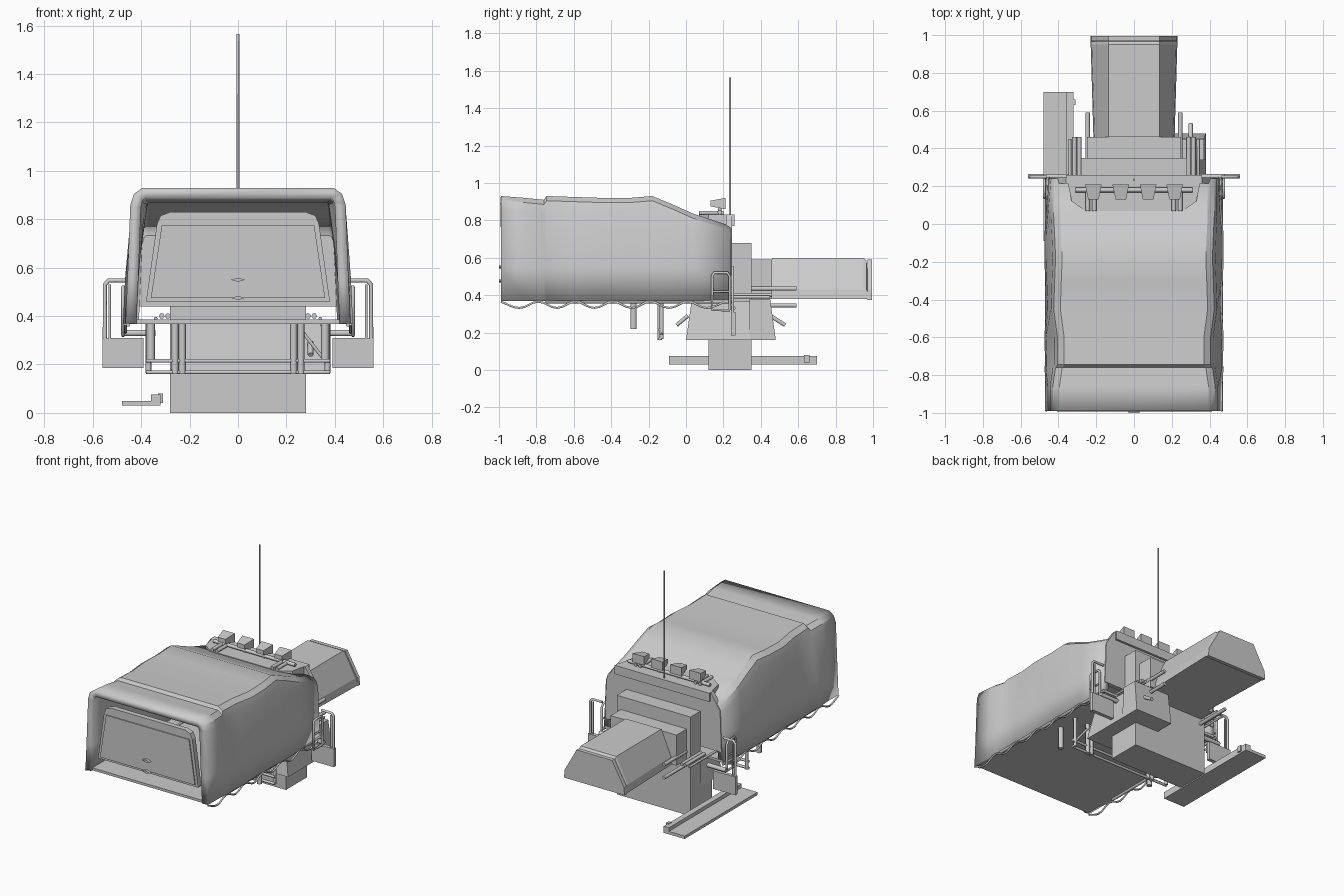
import bpy, bmesh, math
from mathutils import Vector

cube = bpy.data.objects.get("Cube")
if cube:
    bpy.data.objects.remove(cube, do_unlink=True)

grey = bpy.data.materials.new("plain grey")
grey.use_nodes = True
GREY = (0.6, 0.6, 0.6, 1)
grey.diffuse_color = GREY
grey.node_tree.nodes["Principled BSDF"].inputs["Base Color"].default_value = GREY


def finish(name, bm):
    bmesh.ops.recalc_face_normals(bm, faces=bm.faces)
    mesh = bpy.data.meshes.new(name)
    bm.to_mesh(mesh)
    bm.free()
    mesh.materials.append(grey)
    ob = bpy.data.objects.new(name, mesh)
    bpy.context.collection.objects.link(ob)
    return ob


def loft(name, rings, caps=True):
    bm = bmesh.new()
    rows = [[bm.verts.new(p) for p in ring] for ring in rings]
    n = len(rows[0])
    for a, b in zip(rows, rows[1:]):
        for i in range(n if caps else n - 1):
            j = (i + 1) % n
            bm.faces.new((a[i], a[j], b[j], b[i]))
    if caps:
        bm.faces.new(rows[0])
        bm.faces.new(rows[-1])
    return finish(name, bm)


def rect(x0, x1, y0, y1, z):
    return [(x0, y0, z), (x1, y0, z), (x1, y1, z), (x0, y1, z)]


def box(name, x0, x1, y0, y1, z0, z1):
    return loft(name, [rect(x0, x1, y0, y1, z0), rect(x0, x1, y0, y1, z1)])


def slab(name, outline, y0, y1):
    return loft(name, [[(x, y, z) for x, z in outline] for y in (y0, y1)])


def tube(name, points, r=0.008, smooth=False):
    cu = bpy.data.curves.new(name, "CURVE")
    cu.dimensions = "3D"
    cu.bevel_depth = r
    cu.bevel_resolution = 1
    cu.use_fill_caps = True
    cu.resolution_u = 4
    if smooth:
        sp = cu.splines.new("BEZIER")
        sp.bezier_points.add(len(points) - 1)
        for bp, p in zip(sp.bezier_points, points):
            bp.co = p
            bp.handle_left_type = bp.handle_right_type = "AUTO"
    else:
        sp = cu.splines.new("POLY")
        sp.points.add(len(points) - 1)
        for sp_pt, p in zip(sp.points, points):
            sp_pt.co = (*p, 1)
    cu.materials.append(grey)
    ob = bpy.data.objects.new(name, cu)
    bpy.context.collection.objects.link(ob)
    return ob


# Canvas canopy: rings of (y, roof height, bottom half width, shoulder half width)
stations = [(-0.99, .93, .465, .435), (-0.86, .92, .465, .435), (-0.76, .91, .475, .42),
            (-0.745, .93, .47, .41), (-0.6, .925, .475, .41), (-0.45, .92, .465, .43),
            (-0.3, .92, .47, .425), (-0.18, .93, .475, .42), (-0.06, .88, .475, .425),
            (0.04, .835, .465, .43), (0.24, .77, .455, .43)]
rings = []
for y, top, low, sh in stations:
    half = [(low, .37), (low - .008, .55), (sh + .01, top - .07), (sh - .005, top - .025), (sh - .04, top)]
    rings.append([(-x, y, z) for x, z in half] + [(x, y, z) for x, z in reversed(half)])
canopy = loft("canopy", rings, caps=False)
mod = canopy.modifiers.new("thickness", "SOLIDIFY")
mod.thickness = 0.045
# outer skin must keep its size, so the wall grows towards the axis
up = max(canopy.data.polygons, key=lambda p: p.center.z)
mod.offset = -1 if up.normal.z > 0 else 1
bpy.context.view_layer.objects.active = canopy
canopy.select_set(True)
bpy.ops.object.shade_smooth_by_angle(angle=math.radians(28))

box("canopy_floor", -.45, .45, -.98, .24, .368, .385)

# Front panel with raised inner field
front = [(-.38, .46), (-.335, .78), (-.32, .815), (-.28, .83), (.28, .83), (.32, .815), (.335, .78), (.38, .46)]
slab("front_panel", front, -.975, -.94)
slab("front_panel_field", [(-.36, .475), (-.315, .775), (.315, .775), (.36, .475)], -.982, -.974)
for z in (.475, .55):
    slab("panel_handle", [(-.03, z), (0, z + .008), (.03, z), (0, z - .008)], -1, -.974)

# Cab back wall, roof shelf and lamp bar
slab("cab_back", [(-.44, .44), (-.43, .72), (-.36, .83), (.36, .83), (.43, .72), (.44, .44)], .215, .245)
shelf = [(-.36, .26), (-.33, .12), (-.26, .07), (.26, .07), (.33, .12), (.36, .26)]
loft("roof_shelf", [[(x, y, z) for x, y in shelf] for z in (.77, .83)])
tube("lamp_bar", [(-.31, .18, .843), (.31, .18, .843)], .012)
for x in (-.215, -.07, .075, .215):
    loft("roof_lamp", [
        [(x - .028, .13, .875), (x + .028, .13, .875), (x + .028, .13, .905), (x - .028, .13, .905)],
        [(x - .044, .21, .86), (x + .044, .21, .86), (x + .044, .21, .92), (x - .044, .21, .92)]])
    tube("lamp_post", [(x, .18, .83), (x, .18, .88)], .01)
for s in (-1, 1):
    for x in (.21, .245):
        tube("shelf_bracket", [(s * x, .07, .84), (s * x, .2, .84)], .012)
tube("antenna", [(0, .235, .68), (0, .235, 1.565)], .006)

# Rear wall, pedestal and tapered nose
box("rear_wall", -.28, .28, .24, .35, .16, .68)
box("pedestal", -.28, .28, .12, .35, 0, .16)
box("nose_collar", -.25, .25, .35, .46, .38, .59)
nose = [(.46, .215, .12, .6), (.95, .23, .12, .6), (.965, .23, .12, .585)]
loft("nose", [[(-b, y + (.02 if y > .9 else 0), .38), (-b * .97, y, .43), (-t - .015, y, z),
               (t + .015, y, z), (b * .97, y, .43), (b, y + (.02 if y > .9 else 0), .38)]
              for y, b, t, z in nose])
slab("nose_lip", [(-.23, .375), (-.225, .43), (-.135, .59), (.135, .59), (.225, .43), (.23, .375)], .97, .995)

# Chassis under the cab
loft("chassis", [rect(-.28, .38, 0, .35, .16), rect(-.24, .34, .03, .35, .37)])
loft("chassis_side", [rect(.1, .38, .34, .48, .16), rect(.1, .37, .34, .45, .38)])
for y0, y1, z in ((-.05, .01, .24), (.53, .45, .24)):
    tube("chassis_fin", [(.3, y0, z), (.3, y1, z + .05)], .012)

# Hanging ladder frame
for s in (-1, 1):
    for x in (.23, .26):
        tube("frame_leg", [(s * x, -.14, .16), (s * x, -.14, .37)], .015)
    tube("short_leg", [(s * .36, -.28, .22), (s * .36, -.28, .37)], .018)
    tube("outer_leg", [(s * .37, -.13, .165), (s * .37, -.13, .37)], .012)
for z in (.168, .215):
    tube("frame_bar", [(-.38, -.14, z), (.38, -.14, z)], .009)
tube("diagonal_brace", [(.27, -.13, .33), (.38, -.13, .19)], .008)

# Mudguards, handrails, pipes and tie ropes on both sides
for s in (-1, 1):
    x0, x1 = sorted((s * .39, s * .56))
    box("mudguard", x0, x1, .24, .265, .185, .31)
    tube("handrail", [(s * .55, .25, .3), (s * .55, .25, .53), (s * .535, .25, .547),
                      (s * .46, .25, .547)], .009)
    tube("inner_rail", [(s * .53, .25, .3), (s * .53, .25, .53)], .006)
    tube("side_rail", [(s * .475, .235, .32), (s * .475, .235, .5), (s * .475, .22, .52),
                       (s * .475, .15, .52), (s * .475, .14, .5), (s * .475, .14, .32),
                       (s * .475, .235, .32)], .008)
    tube("cross_rail", [(s * .475, .14, .42), (s * .475, .235, .42)], .006)
    tube("step_arm", [(s * .34, .25, .33), (s * .48, .25, .33)], .015)
    for z in (.345, .435):
        tube("nose_pipe", [(s * .245, .3, z), (s * .245, .59, z)], .012)
    for x in (.29, .315):
        tube("short_pipe", [(s * x, .25, .4), (s * x, .46, .4)], .012)
    tube("sill_rail", [(s * .455, -.75, .365), (s * .455, .45 - .2, .365)], .01)
    rope = [(s * .465, -.99 + .1 * i, .365 if i % 2 == 0 else .332) for i in range(13)]
    tube("tie_rope", rope, .006, smooth=True)
    tube("long_rail", [(s * .34, -.33, .39), (s * .34, .45, .39)], .008)

# Low step with a raised inner lip
box("step", -.48, -.32, -.09, .70, .03, .05)
box("step_lip", -.36, -.32, -.09, .70, .05, .075)
box("step_end_block", -.33, -.31, .63, .66, .04, .08)
